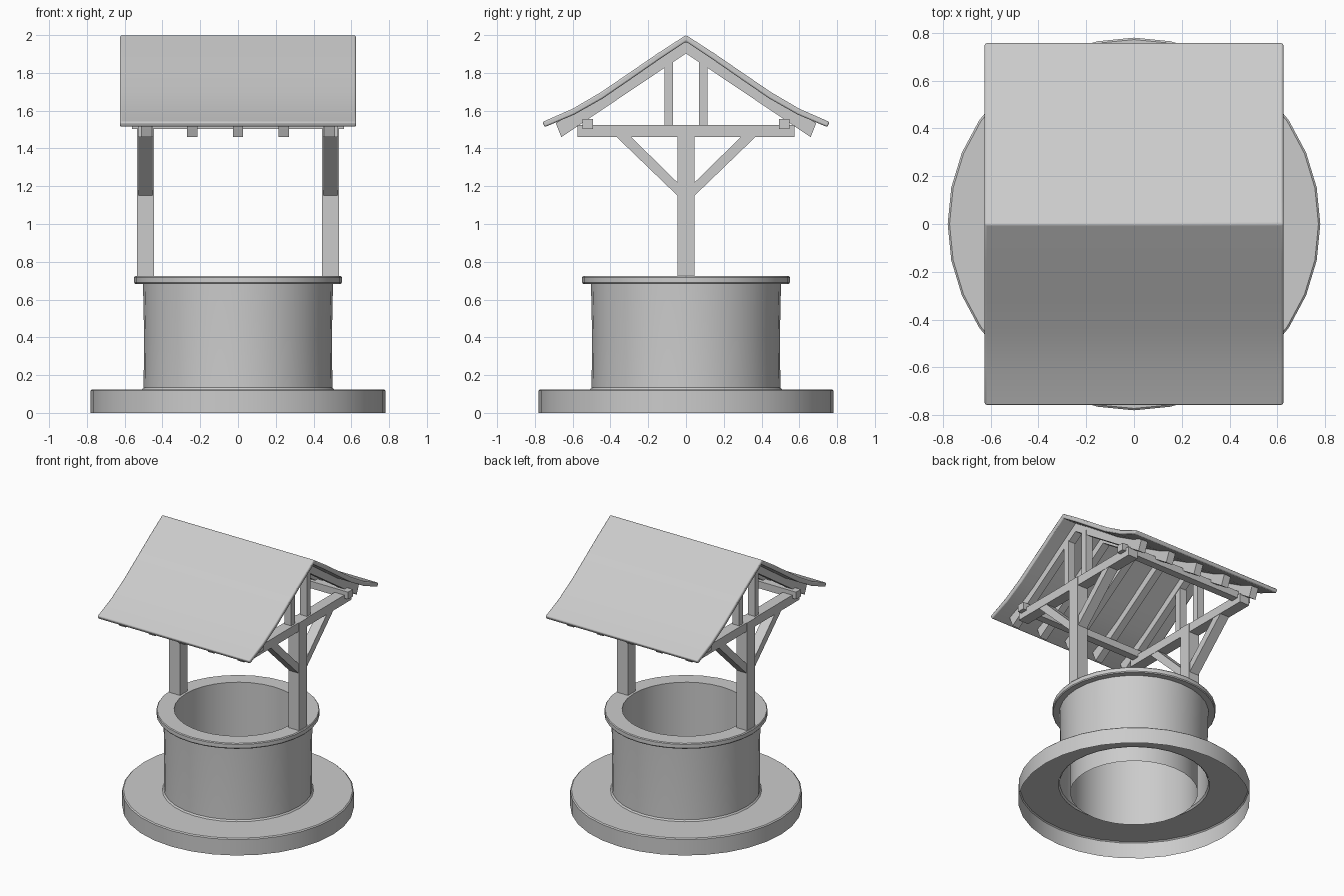
import bpy, bmesh, math
from mathutils import Vector

cube = bpy.data.objects.get("Cube")
if cube:
    bpy.data.objects.remove(cube, do_unlink=True)

grey = bpy.data.materials.new("plain_grey")
grey.use_nodes = True
colour = (0.6, 0.6, 0.6, 1)
grey.diffuse_color = colour
grey.node_tree.nodes["Principled BSDF"].inputs["Base Color"].default_value = colour


def finish(name, bm, bevel=0.0, fix_normals=True):
    if fix_normals:
        bmesh.ops.recalc_face_normals(bm, faces=bm.faces)
    mesh = bpy.data.meshes.new(name)
    bm.to_mesh(mesh)
    bm.free()
    mesh.materials.append(grey)
    mesh.shade_smooth()
    mesh.set_sharp_from_angle(angle=math.radians(30))
    obj = bpy.data.objects.new(name, mesh)
    bpy.context.collection.objects.link(obj)
    if bevel:
        mod = obj.modifiers.new("soft_edges", 'BEVEL')
        mod.width, mod.segments = bevel, 2
        mod.limit_method, mod.angle_limit = 'ANGLE', math.radians(40)
    return obj


def slab(name, outline, x, width, bevel=0.0):
    """Extrude a (y, z) outline along x, centred at x."""
    bm = bmesh.new()
    face = bm.faces.new([bm.verts.new((x - width / 2, y, z)) for y, z in outline])
    ext = bmesh.ops.extrude_face_region(bm, geom=[face])
    verts = [v for v in ext["geom"] if isinstance(v, bmesh.types.BMVert)]
    bmesh.ops.translate(bm, verts=verts, vec=(width, 0, 0))
    return finish(name, bm, bevel)


def box(name, x, width, y0, y1, z0, z1):
    return slab(name, [(y0, z0), (y1, z0), (y1, z1), (y0, z1)], x, width)


def lathe(name, profile, steps=32):
    """Spin an open (radius, z) profile about the z axis."""
    bm = bmesh.new()
    verts = [bm.verts.new((r, 0, z)) for r, z in profile]
    edges = [bm.edges.new(pair) for pair in zip(verts, verts[1:])]
    bmesh.ops.spin(bm, geom=verts + edges, cent=(0, 0, 0), axis=(0, 0, 1),
                   angle=math.tau, steps=steps, use_merge=True)
    bmesh.ops.remove_doubles(bm, verts=bm.verts, dist=0.0005)
    bmesh.ops.recalc_face_normals(bm, faces=bm.faces)
    # the open shell must face outward: check its outermost face
    outer = max(bm.faces, key=lambda f: f.calc_center_median().xy.length)
    middle = outer.calc_center_median()
    if outer.normal.dot(Vector((middle.x, middle.y, 0))) < 0:
        bmesh.ops.reverse_faces(bm, faces=bm.faces)
    return finish(name, bm, fix_normals=False)


# Stone base, open underneath
lathe("base_step", [(0.78, 0), (0.78, 0.118), (0.772, 0.125), (0.51, 0.125)])

# Well wall with its coping and inner shaft
lathe("well_wall", [(0.51, 0.122), (0.50, 0.135), (0.497, 0.4), (0.503, 0.683),
                    (0.545, 0.683), (0.55, 0.69), (0.55, 0.718), (0.545, 0.724),
                    (0.43, 0.724), (0.43, 0.06)])

# Curved roof sheet: upper curve outward, lower curve back
upper = [(0, 2.0), (0.15, 1.903), (0.3, 1.8), (0.45, 1.698), (0.6, 1.61), (0.76, 1.54)]
lower = [(0.748, 1.513), (0.59, 1.58), (0.44, 1.665), (0.29, 1.768), (0.14, 1.872), (0, 1.965)]
left_side = [(-y, z) for y, z in reversed(upper[1:])]
left_under = [(-y, z) for y, z in reversed(lower[:-1])]
slab("roof", upper + lower + left_under + left_side, 0, 1.25, bevel=0.008)

# Rafters
half = [(0, 1.97), (0.45, 1.665), (0.69, 1.535), (0.66, 1.46), (0, 1.903)]
for i in range(5):
    for side in (-1, 1):
        slab("rafter", [(side * y, z) for y, z in half], (i - 2) * 0.243, 0.055)

# Long wall plates under the rafters
for side in (-1, 1):
    box("wall_plate", 0, 1.12, side * 0.52 - 0.028, side * 0.52 + 0.028, 1.502, 1.555)

# End frames: post, tie beam, studs and braces
for x in (-0.49, 0.49):
    box("post", x, 0.09, -0.045, 0.045, 0.70, 1.525)
    box("tie_beam", x, 0.08, -0.575, 0.575, 1.46, 1.525)
    for side in (-1, 1):
        box("stud", x, 0.055, side * 0.092 - 0.023, side * 0.092 + 0.023, 1.52, 1.86)
        brace = [(0.04, 1.145), (0.372, 1.465), (0.295, 1.465), (0.04, 1.215)]
        slab("brace", [(side * y, z) for y, z in brace], x, 0.075)
